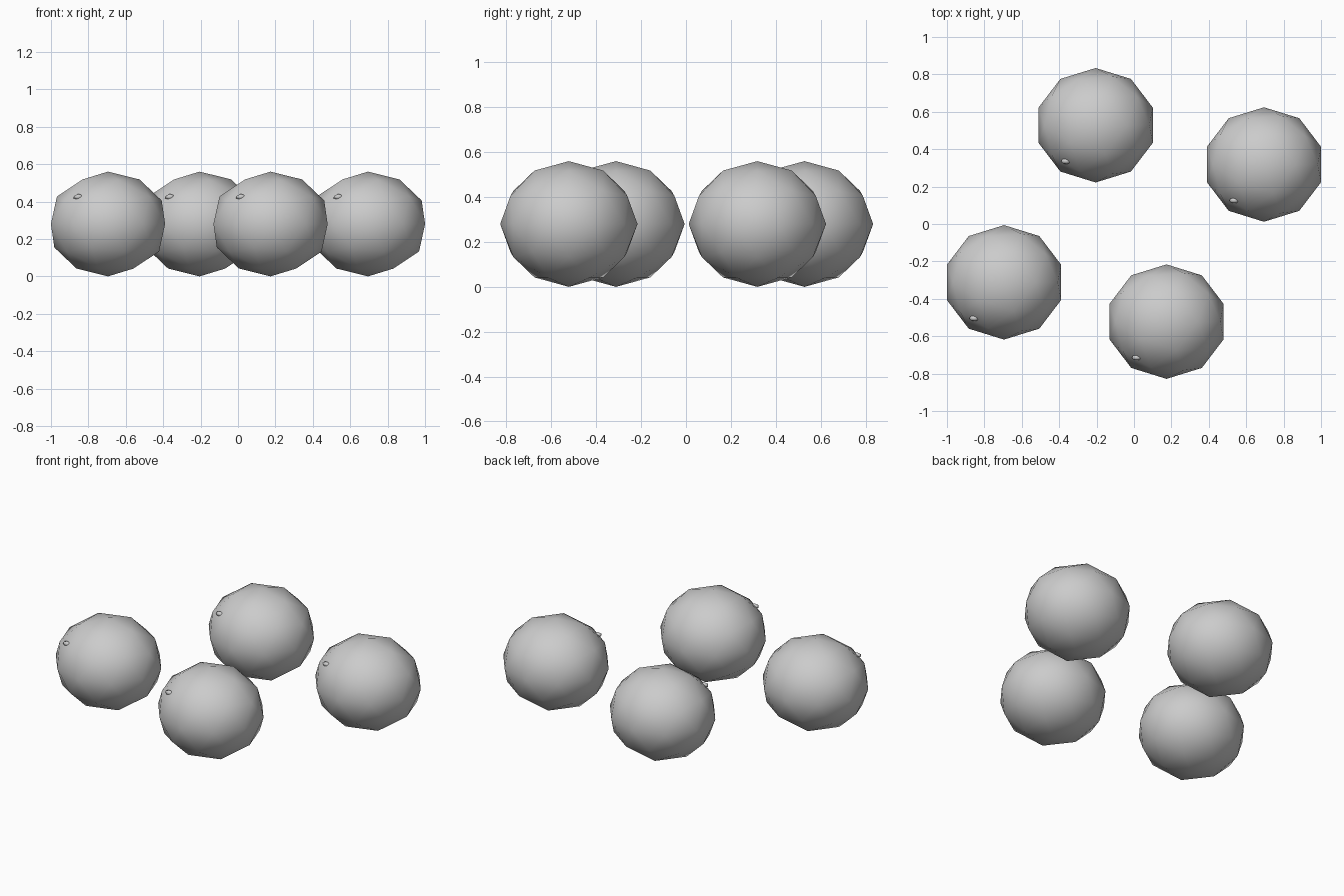
import bpy

if "Cube" in bpy.data.objects:
    bpy.data.objects.remove(bpy.data.objects["Cube"])

# One flat grey for everything
grey = bpy.data.materials.new("plain grey")
grey.diffuse_color = (0.6, 0.6, 0.6, 1)
grey.use_nodes = True
grey.node_tree.nodes["Principled BSDF"].inputs["Base Color"].default_value = grey.diffuse_color


def ball(name, centre, radii, subdivisions):
    bpy.ops.mesh.primitive_ico_sphere_add(subdivisions=subdivisions, radius=1, location=centre)
    ob = bpy.context.object
    ob.name = name
    ob.scale = radii
    bpy.ops.object.transform_apply(location=False, rotation=False, scale=True)
    bpy.ops.object.shade_smooth()
    ob.data.materials.append(grey)
    return ob


# Four low-poly round balls, each with a small raised speck on the front left
centres = [(-0.695, -0.312), (-0.205, 0.528), (0.174, -0.522), (0.695, 0.318)]
for i, (x, y) in enumerate(centres, 1):
    ball(f"round_ball_{i}", (x, y, 0.28), (0.321, 0.306, 0.28), 2)
    ball(f"raised_speck_{i}", (x - 0.158, y - 0.192, 0.425), (0.03, 0.017, 0.016), 1)
